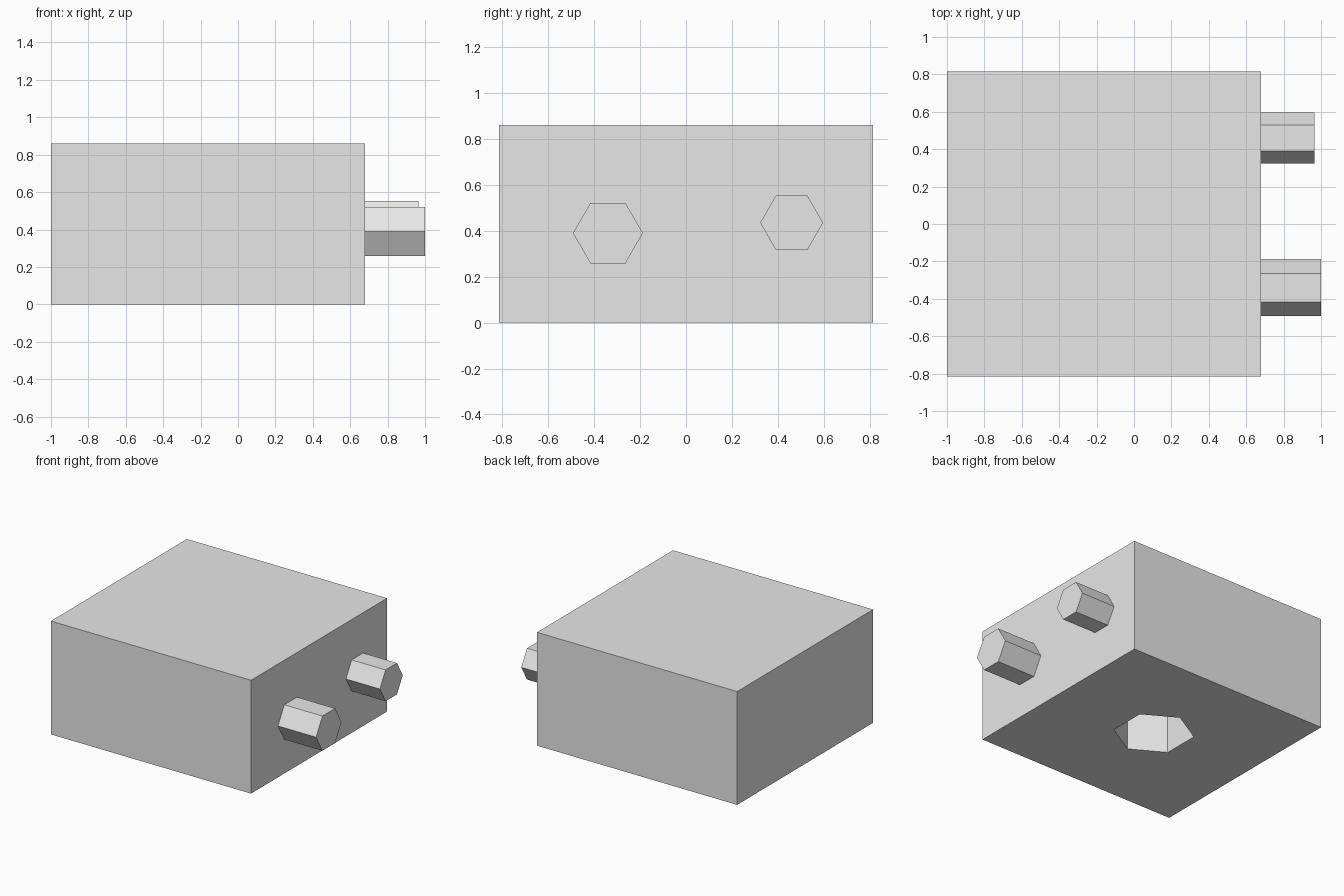
import bpy
import math
from mathutils import Matrix

cube = bpy.data.objects.get("Cube")
if cube:
    bpy.data.objects.remove(cube, do_unlink=True)

# Single plain grey material
grey = bpy.data.materials.new("light grey")
grey.use_nodes = True
colour = (0.8, 0.8, 0.8, 1.0)
grey.diffuse_color = colour
grey.node_tree.nodes["Principled BSDF"].inputs["Base Color"].default_value = colour


def hex_prism(name, radius, length, centre, along_x):
    """Hexagonal prism with two corners pointing along y."""
    bpy.ops.mesh.primitive_cylinder_add(vertices=6, radius=radius, depth=length)
    prism = bpy.context.object
    prism.name = name
    if along_x:
        prism.data.transform(Matrix.Rotation(math.pi / 2, 4, "Y"))
    prism.location = centre
    prism.data.materials.append(grey)
    return prism


# Block body
LEFT, RIGHT, DEPTH, HEIGHT = -1.0, 0.68, 1.63, 0.86
bpy.ops.mesh.primitive_cube_add(size=1, location=((LEFT + RIGHT) / 2, 0, HEIGHT / 2))
block = bpy.context.object
block.name = "block"
block.scale = (RIGHT - LEFT, DEPTH, HEIGHT)
bpy.ops.object.transform_apply(location=False, rotation=False, scale=True)
block.data.materials.append(grey)

# Hexagonal socket cut into the underside
SOCKET = 0.4
cutter = hex_prism("socket_cutter", 0.28, SOCKET * 2, (-0.17, 0.01, 0), False)
cutter.hide_render = True
cut = block.modifiers.new("socket", "BOOLEAN")
cut.operation = "DIFFERENCE"
cut.solver = "EXACT"
cut.object = cutter
bpy.context.view_layer.objects.active = block
bpy.ops.object.modifier_apply(modifier=cut.name)
bpy.data.objects.remove(cutter, do_unlink=True)

# Hexagonal pegs on the side: name, radius, tip x, y, z
for name, radius, tip, y, z in (
    ("front_peg", 0.152, 1.0, -0.34, 0.39),
    ("rear_peg", 0.137, 0.965, 0.46, 0.435),
):
    hex_prism(name, radius, tip - RIGHT, ((tip + RIGHT) / 2, y, z), True)
